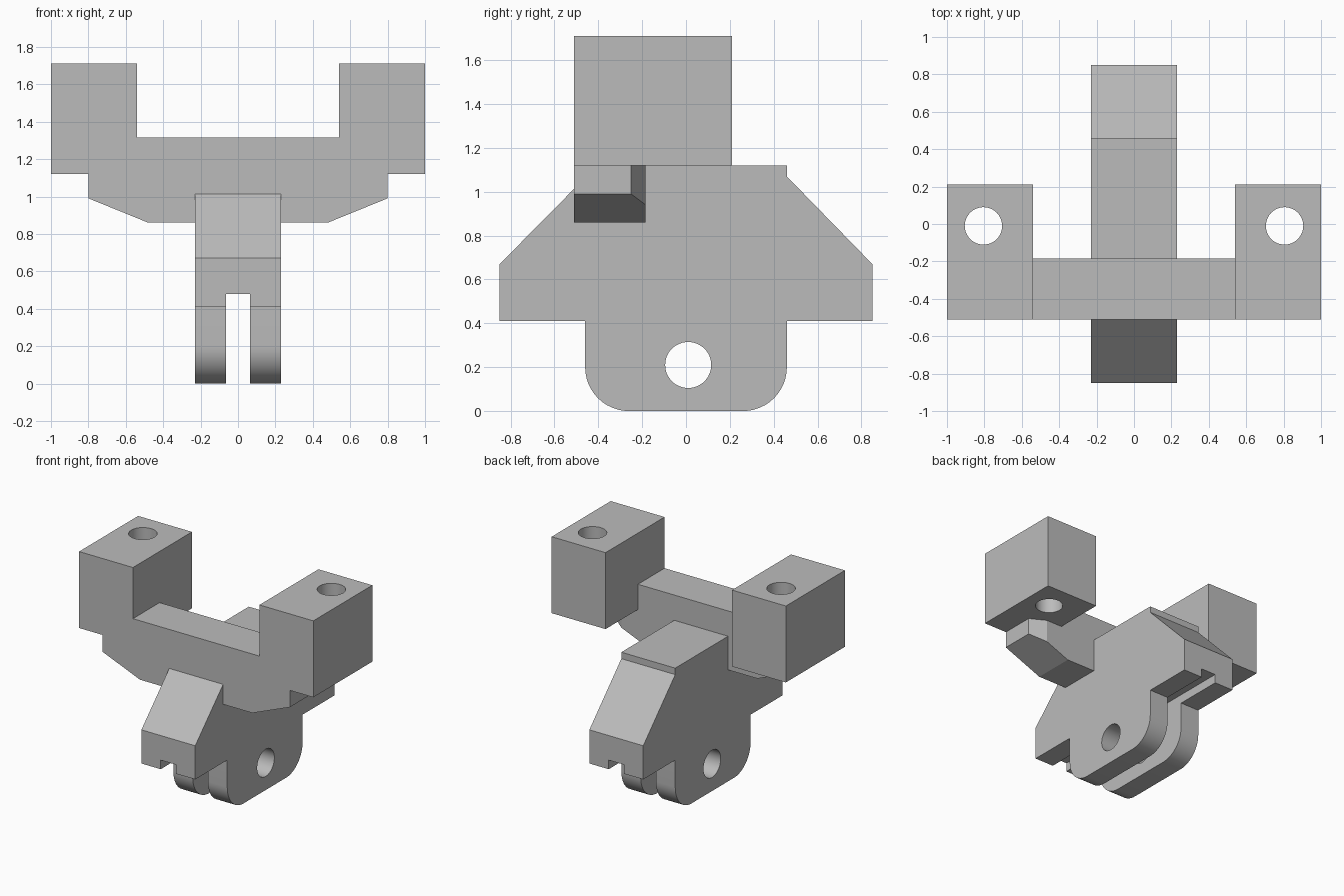
import bpy, bmesh, math
from mathutils import Vector

cube = bpy.data.objects.get("Cube")
if cube:
    bpy.data.objects.remove(cube, do_unlink=True)

grey = bpy.data.materials.new("plain grey")
grey.use_nodes = True
colour = (0.5, 0.5, 0.5, 1)
grey.diffuse_color = colour
grey.node_tree.nodes["Principled BSDF"].inputs["Base Color"].default_value = colour


def extrude(name, points, axis, start, end, cuts=()):
    """Extrude a flat profile along x or y; cuts are (point, normal) trimming planes."""
    bm = bmesh.new()
    place = (lambda p: (start, p[0], p[1])) if axis == "x" else (lambda p: (p[0], start, p[1]))
    face = bm.faces.new([bm.verts.new(place(p)) for p in points])
    top = bmesh.ops.extrude_face_region(bm, geom=[face])["geom"]
    shift = Vector((end - start, 0, 0) if axis == "x" else (0, end - start, 0))
    bmesh.ops.translate(bm, vec=shift, verts=[v for v in top if isinstance(v, bmesh.types.BMVert)])
    for co, no in cuts:
        bmesh.ops.bisect_plane(bm, geom=bm.verts[:] + bm.edges[:] + bm.faces[:],
                               plane_co=co, plane_no=no, clear_outer=True)
        bmesh.ops.holes_fill(bm, edges=[e for e in bm.edges if e.is_boundary])
    bmesh.ops.recalc_face_normals(bm, faces=bm.faces[:])
    mesh = bpy.data.meshes.new(name)
    bm.to_mesh(mesh)
    bm.free()
    obj = bpy.data.objects.new(name, mesh)
    bpy.context.collection.objects.link(obj)
    mesh.materials.append(grey)
    return obj


def rectangle(a0, a1, z0, z1):
    return [(a0, z0), (a1, z0), (a1, z1), (a0, z1)]


def cylinder(name, location, radius, depth, rotation=(0, 0, 0)):
    bpy.ops.mesh.primitive_cylinder_add(vertices=48, radius=radius, depth=depth,
                                        location=location, rotation=rotation)
    obj = bpy.context.object
    obj.name = name
    obj.data.materials.append(grey)
    return obj


def combine(target, other, operation):
    mod = target.modifiers.new(operation.title(), "BOOLEAN")
    mod.operation = operation
    mod.solver = "EXACT"
    mod.object = other
    bpy.context.view_layer.objects.active = target
    bpy.ops.object.modifier_apply(modifier=mod.name)
    bpy.data.objects.remove(other, do_unlink=True)


# Central body with rounded foot, sloped shoulders
half, r = 0.46, 0.2
foot = []
for side, begin in ((-1, 180), (1, 270)):
    for i in range(13):
        a = math.radians(begin + 90 * i / 12)
        foot.append((side * (half - r) + r * math.cos(a), r + r * math.sin(a)))
body_profile = foot + [(half, 0.41), (0.85, 0.41), (0.85, 0.67), (half, 1.07), (half, 1.12),
                       (-0.405, 1.12), (-0.85, 0.67), (-0.85, 0.41), (-half, 0.41)]
bracket = extrude("bracket", body_profile, "x", -0.23, 0.23)

# Slot and pivot hole through the foot
combine(bracket, extrude("slot", rectangle(-0.065, 0.065, -0.1, 0.48), "y", -1, 1), "DIFFERENCE")
combine(bracket, cylinder("pivot_hole", (0, 0.01, 0.21), 0.105, 1, (0, math.pi / 2, 0)), "DIFFERENCE")

# Crossbar with tapered underside and chamfered rear ends
right_half = [(0.48, 0.86), (0.8, 0.99), (0.8, 1.315)]
bar_profile = right_half + [(-x, z) for x, z in reversed(right_half)]
chamfers = [((s * 0.8, -0.25, 1), (s * 0.065, 0.12, 0)) for s in (-1, 1)]
combine(bracket, extrude("crossbar", bar_profile, "y", -0.51, -0.185, chamfers), "UNION")

# End blocks with vertical holes
for s in (-1, 1):
    block = extrude("end_block", rectangle(s * 0.54, s, 1.12, 1.71), "y", -0.51, 0.21)
    combine(block, cylinder("bolt_hole", (s * 0.805, -0.01, 1.4), 0.1, 1), "DIFFERENCE")
    combine(bracket, block, "UNION")

# Smooth the rounded surfaces, keep the edges sharp
bpy.ops.object.select_all(action="DESELECT")
bracket.select_set(True)
bpy.context.view_layer.objects.active = bracket
bpy.ops.object.shade_smooth_by_angle(angle=math.radians(20))
